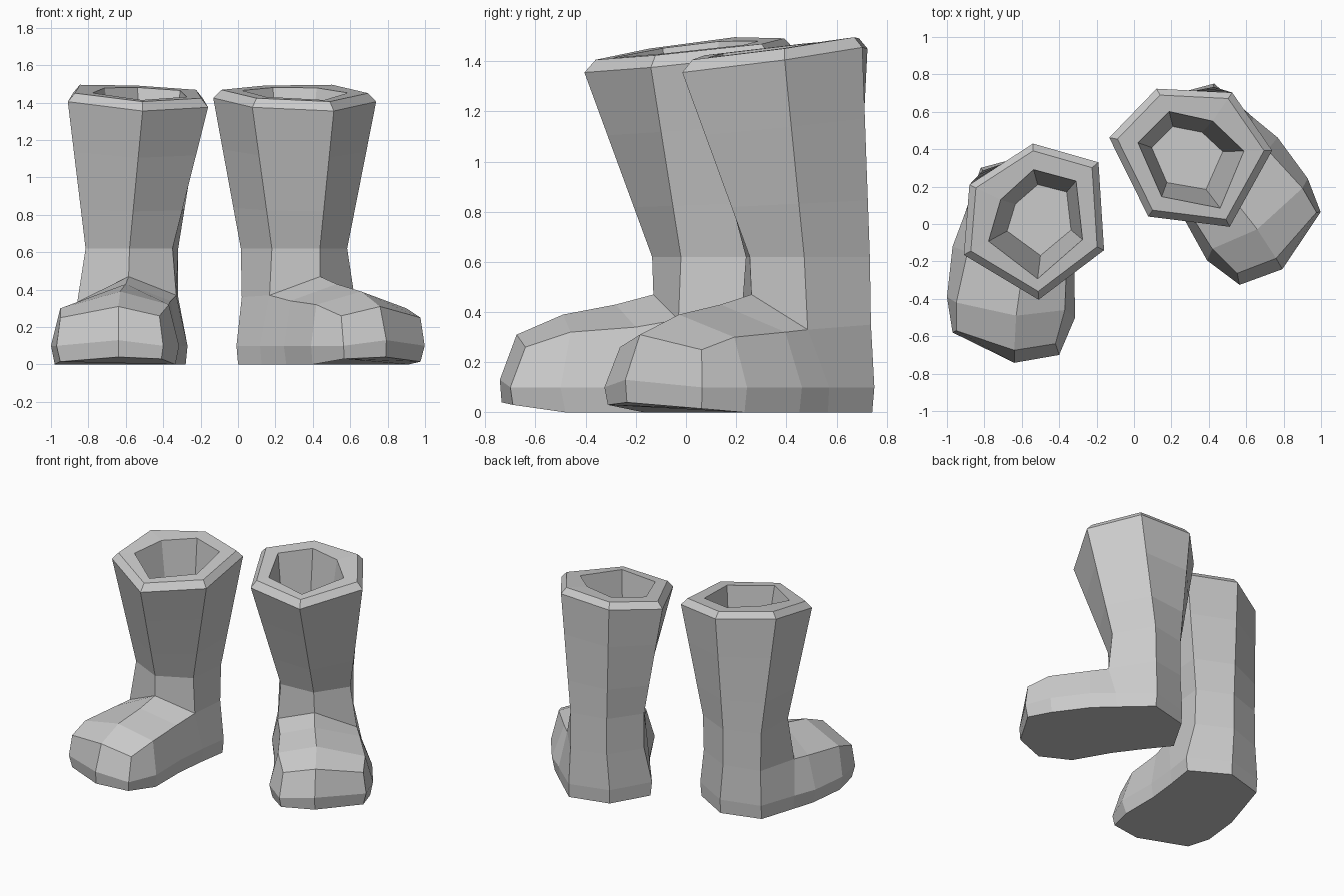
import bpy, bmesh, math
from mathutils import Matrix, Vector

if "Cube" in bpy.data.objects:
    bpy.data.objects.remove(bpy.data.objects["Cube"])

# Foot wall columns, counter-clockwise from the toe: (top, middle, sole)
WALL = [
    ((-.64, -.675, .31), (-.64, -.742, .13), (-.64, -.735, .04)),   # toe tip
    ((-.42, -.64, .26), (-.40, -.70, .10), (-.41, -.69, .03)),      # right side
    ((-.37, -.46, .32), (-.315, -.50, .10), (-.335, -.48, 0)),
    ((-.36, -.20, .34), (-.32, -.20, .10), (-.335, -.20, 0)),
    ((-.33, -.03, .37), (-.30, .02, .10), (-.31, .02, 0)),
    ((-.32, .25, .36), (-.27, .22, .10), (-.28, .22, 0)),           # heel
    ((-.56, .37, .36), (-.54, .375, .10), (-.54, .37, 0)),
    ((-.81, .29, .35), (-.82, .30, .10), (-.82, .29, 0)),
    ((-.86, -.03, .33), (-.91, .04, .10), (-.90, .04, 0)),          # left side
    ((-.89, -.15, .32), (-.97, -.12, .10), (-.95, -.12, 0)),
    ((-.95, -.42, .30), (-1.0, -.39, .10), (-.98, -.39, 0)),
    ((-.95, -.57, .25), (-.97, -.58, .10), (-.95, -.57, .015)),
]
# Instep ridge from the ankle towards the toe
RIDGE = [(-.585, -.13, .47), (-.60, -.28, .43), (-.63, -.49, .39)]
# Six-sided shaft rings: front, front right, back right, back, back left, front left
ANKLE = [(-.58, -.135, .62), (-.35, -.02, .62), (-.32, .26, .62),
         (-.56, .37, .62), (-.81, .285, .62), (-.815, -.02, .62)]
RIM = [(-.51, -.405, 1.355), (-.16, -.14, 1.375), (-.19, .33, 1.425),
       (-.54, .43, 1.45), (-.88, .21, 1.455), (-.91, -.165, 1.405)]
OPENING = (.75, .69, .65, .64, .52, .65)


def build_boot():
    bm = bmesh.new()
    add = lambda pts: [bm.verts.new(p) for p in pts]

    def bridge(a, b):
        for i in range(len(a)):
            j = (i + 1) % len(a)
            bm.faces.new((a[i], a[j], b[j], b[i]))

    # Foot walls and sole
    top, mid, sole = (add([c[k] for c in WALL]) for k in range(3))
    bridge(top, mid)
    bridge(mid, sole)
    bm.faces.new(sole)

    # Upper side of the foot, either side of the ridge
    ridge = add(RIDGE) + [top[0]]
    right, left = top[4:0:-1], top[8:12]
    for i in range(3):
        for side in (right, left):
            face = (ridge[i], side[i], side[i + 1], ridge[i + 1])
            bm.faces.new(face)

    # Shaft, rolled rim and hollow
    ankle, rim = [Vector(p) for p in ANKLE], [Vector(p) for p in RIM]
    centre = sum(rim, Vector()) / 6
    lift = Vector((0, 0, .045))
    mouth = [centre.lerp(p, f) + lift for p, f in zip(rim, OPENING)]
    floor = [Vector((-.51 + (p.x + .53) * .68, .035 + (p.y - .02) * .65, .85))
             for p in mouth]
    rings = [ankle,
             [a.lerp(r, .27) for a, r in zip(ankle, rim)],
             [a.lerp(r, .66) for a, r in zip(ankle, rim)],
             rim,
             [centre.lerp(p, .9) + lift for p in rim],
             mouth, floor]
    last = [ridge[0]] + top[4:9]
    for pts in rings:
        ring = add(pts)
        bridge(last, ring)
        last = ring
    bm.faces.new(last)
    return bm


def make_boot(name, matrix):
    bm = build_boot()
    bm.transform(matrix)
    bmesh.ops.recalc_face_normals(bm, faces=bm.faces)
    mesh = bpy.data.meshes.new(name)
    bm.to_mesh(mesh)
    bm.free()
    bpy.context.collection.objects.link(bpy.data.objects.new(name, mesh))


# The second boot is the first one mirrored, turned and set further back
make_boot("boot_one", Matrix.Identity(4))
make_boot("boot_two", Matrix.Translation((-.132, .081, 0))
          @ Matrix.Rotation(math.radians(30), 4, 'Z')
          @ Matrix.Diagonal((-1, 1, 1, 1)))
